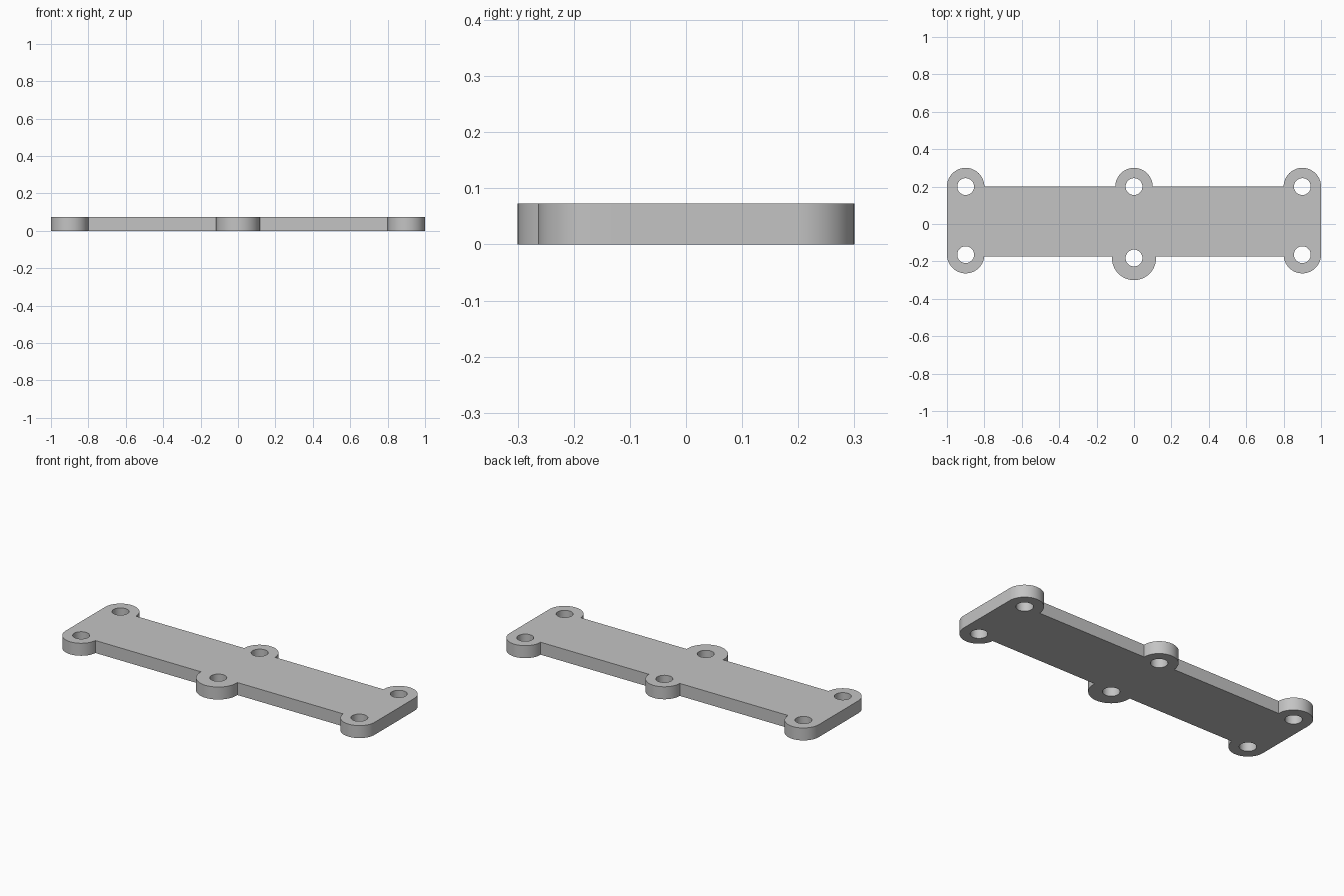
import bpy, bmesh
from math import asin, cos, sin, pi, radians

cube = bpy.data.objects.get("Cube")
if cube:
    bpy.data.objects.remove(cube)

THICK = 0.073
TOP, BOTTOM = 0.2, -0.174      # long edges of the plate
HOLE = 0.045
TAB = 0.1

# Tabs counter-clockwise: centre x, centre y, radius
back = [(0.9, 0.2, TAB), (0, 0.2, TAB), (-0.9, 0.2, TAB)]
front = [(-0.9, -0.164, TAB), (0, -0.182, 0.118), (0.9, -0.164, TAB)]


def arc(cx, cy, r, start, end, steps):
    return [(cx + r * cos(start + (end - start) * i / steps),
             cy + r * sin(start + (end - start) * i / steps))
            for i in range(steps + 1)]


# Outline: each tab is an arc cut off by the plate edge or the straight end
outline = []
for tabs, edge, base in ((back, TOP, 0), (front, BOTTOM, pi)):
    for i, (cx, cy, r) in enumerate(tabs):
        dip = asin((edge - cy) / r) * (1 if base == 0 else -1)
        start = base + (0 if i == 0 else dip)
        end = base + pi - (0 if i == 2 else dip)
        outline += arc(cx, cy, r, start, end, 32)

bm = bmesh.new()


def add_loop(points):
    verts = [bm.verts.new((x, y, 0)) for x, y in points]
    for a, b in zip(verts, verts[1:] + verts[:1]):
        bm.edges.new((a, b))


# Outline plus one screw hole in the middle of each tab
add_loop(outline)
for cx, cy, r in back + front:
    add_loop(arc(cx, cy, HOLE, 0, 2 * pi, 40)[:-1])

# Fill around the holes and extrude to full thickness
bmesh.ops.triangle_fill(bm, use_beauty=True, use_dissolve=False, edges=bm.edges[:])
solid = bmesh.ops.extrude_face_region(bm, geom=bm.faces[:], use_keep_orig=True)
top_verts = [g for g in solid["geom"] if isinstance(g, bmesh.types.BMVert)]
bmesh.ops.translate(bm, verts=top_verts, vec=(0, 0, THICK))
bmesh.ops.recalc_face_normals(bm, faces=bm.faces[:])

mesh = bpy.data.meshes.new("mounting_plate")
bm.to_mesh(mesh)
bm.free()
plate = bpy.data.objects.new("mounting_plate", mesh)
bpy.context.collection.objects.link(plate)

# Plain grey material
grey = bpy.data.materials.new("grey")
grey.use_nodes = True
colour = (0.55, 0.55, 0.55, 1)
grey.diffuse_color = colour
grey.node_tree.nodes["Principled BSDF"].inputs["Base Color"].default_value = colour
mesh.materials.append(grey)

# Smooth curved walls, crisp rims
bpy.ops.object.select_all(action="DESELECT")
plate.select_set(True)
bpy.context.view_layer.objects.active = plate
bpy.ops.object.shade_smooth_by_angle(angle=radians(30))
